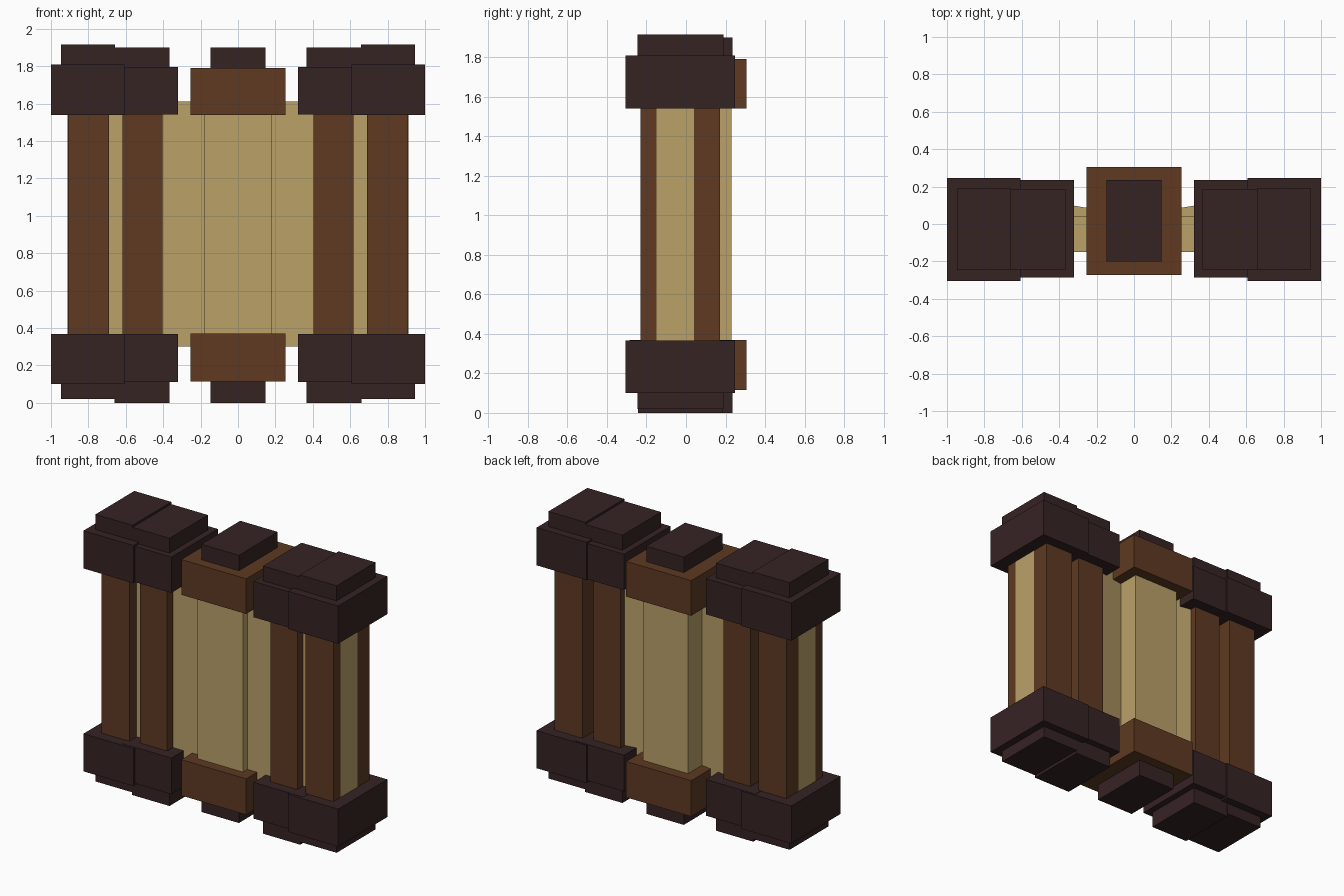
import bpy
import bmesh

cube = bpy.data.objects.get("Cube")
if cube:
    bpy.data.objects.remove(cube, do_unlink=True)


def linear(v):
    v /= 255
    return v / 12.92 if v <= 0.04045 else ((v + 0.055) / 1.055) ** 2.4


def material(name, rgb):
    m = bpy.data.materials.new(name)
    m.use_nodes = True
    colour = (*[linear(c) for c in rgb], 1)
    m.diffuse_color = colour
    m.node_tree.nodes["Principled BSDF"].inputs["Base Color"].default_value = colour
    return m


DARK = material("dark wood", (54, 35, 36))
BROWN = material("brown wood", (94, 58, 34))
PAPER = material("parchment", (187, 161, 105))


def prism(name, outline, z, mat):
    """Extrude an x/y outline from z[0] to z[1]."""
    bm = bmesh.new()
    base = bm.faces.new([bm.verts.new((x, y, z[0])) for x, y in outline])
    top = bmesh.ops.extrude_face_region(bm, geom=[base])["geom"]
    verts = [g for g in top if isinstance(g, bmesh.types.BMVert)]
    bmesh.ops.translate(bm, verts=verts, vec=(0, 0, z[1] - z[0]))
    bmesh.ops.recalc_face_normals(bm, faces=bm.faces)
    mesh = bpy.data.meshes.new(name)
    bm.to_mesh(mesh)
    bm.free()
    mesh.materials.append(mat)
    obj = bpy.data.objects.new(name, mesh)
    bpy.context.collection.objects.link(obj)
    return obj


def box(name, x, y, z, mat):
    outline = [(x[0], y[0]), (x[1], y[0]), (x[1], y[1]), (x[0], y[1])]
    return prism(name, outline, z, mat)


# Parchment: wide sheet and thicker middle fold
box("parchment_sheet", (-0.911, 0.911), (-0.15, 0.04), (0.30, 1.61), PAPER)
box("parchment_middle", (-0.178, 0.178), (-0.20, 0.23), (0.305, 1.60), PAPER)

# Middle clasps, bottom and top
for end, block, knob in (("bottom", (0.115, 0.37), (0.0, 0.115)),
                         ("top", (1.54, 1.79), (1.79, 1.90))):
    box(f"middle_clasp_{end}", (-0.255, 0.255), (-0.272, 0.306), block, BROWN)
    box(f"middle_knob_{end}", (-0.147, 0.147), (-0.20, 0.235), knob, DARK)

# Rollers on both sides, each an outer and an inner post with end caps
for side, s in (("left", 1), ("right", -1)):
    def xs(a, b):
        return tuple(sorted((a * s, b * s)))

    # Sheet thickens towards the roller at the back
    prism(f"{side}_parchment_curl",
          [(0.15 * s, 0.0), (0.58 * s, 0.0), (0.58 * s, 0.14), (0.15 * s, 0.07)],
          (0.305, 1.60), PAPER)

    box(f"{side}_outer_post", xs(0.69, 0.91), (-0.23, 0.173), (0.3, 1.6), BROWN)
    box(f"{side}_inner_post", xs(0.405, 0.617), (-0.215, 0.158), (0.3, 1.6), BROWN)

    for end, outer, inner, outer_knob, inner_knob in (
            ("bottom", (0.10, 0.367), (0.112, 0.369), (0.02, 0.10), (0.0, 0.112)),
            ("top", (1.54, 1.808), (1.541, 1.795), (1.808, 1.915), (1.795, 1.90))):
        box(f"{side}_outer_cap_{end}", xs(0.607, 1.0), (-0.305, 0.247), outer, DARK)
        box(f"{side}_inner_cap_{end}", xs(0.322, 0.71), (-0.287, 0.235), inner, DARK)
        box(f"{side}_outer_knob_{end}", xs(0.657, 0.947), (-0.246, 0.19), outer_knob, DARK)
        box(f"{side}_inner_knob_{end}", xs(0.367, 0.66), (-0.244, 0.188), inner_knob, DARK)
